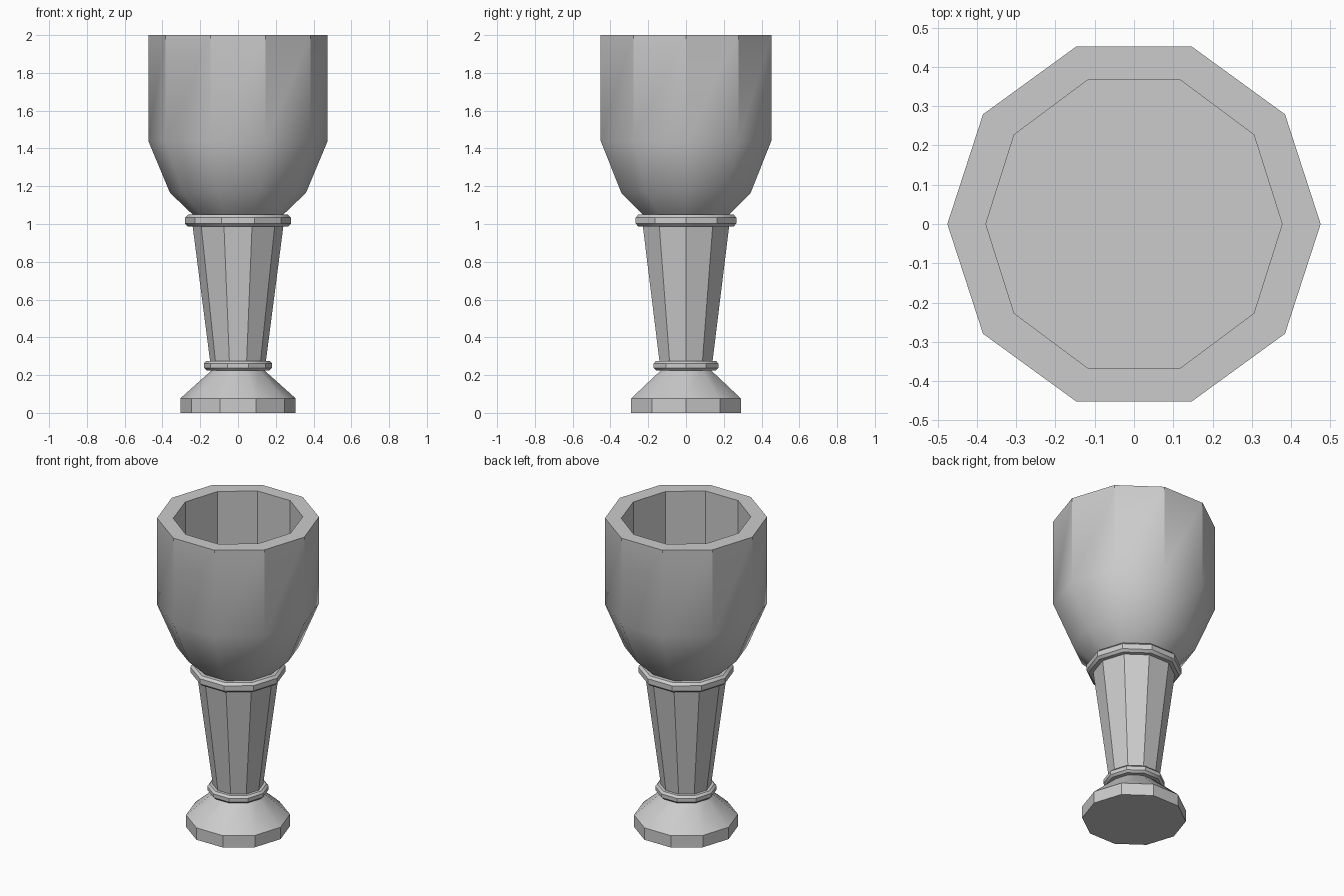
import bpy, bmesh
from math import cos, sin, pi, radians

if "Cube" in bpy.data.objects:
    bpy.data.objects.remove(bpy.data.objects["Cube"])

SIDES = 10


def lathe(name, profile, cap_start=False, cap_end=False):
    """Turn (radius, z[, y_stretch]) points into a ten-sided part."""
    bm = bmesh.new()
    rings = []
    for r, z, *s in profile:
        stretch = s[0] if s else 1.0
        rings.append([bm.verts.new((r * cos(2 * pi * i / SIDES),
                                    r * sin(2 * pi * i / SIDES) * stretch, z))
                      for i in range(SIDES)])
    for a, b in zip(rings, rings[1:]):
        for i in range(SIDES):
            j = (i + 1) % SIDES
            bm.faces.new((a[i], a[j], b[j], b[i]))
    if cap_start:
        bm.faces.new(rings[0][::-1])
    if cap_end:
        bm.faces.new(rings[-1])
    mesh = bpy.data.meshes.new(name)
    bm.to_mesh(mesh)
    bm.free()
    obj = bpy.data.objects.new(name, mesh)
    bpy.context.collection.objects.link(obj)
    bpy.ops.object.select_all(action='DESELECT')
    obj.select_set(True)
    bpy.context.view_layer.objects.active = obj
    bpy.ops.object.shade_smooth_by_angle(angle=radians(35))
    return obj


def collar(name, r, z0, z1, bevel, r_bottom, r_top):
    """Chamfered ring joining the parts below and above."""
    lathe(name, [(r_bottom, z0), (r - bevel, z0), (r, z0 + bevel),
                 (r, z1 - bevel), (r - bevel, z1), (r_top, z1)])


# Foot with sloped shoulder
lathe("foot", [(0.305, 0), (0.305, 0.077), (0.14, 0.225)], cap_start=True)

# Lower collar, flared stem, upper collar
collar("lower_collar", 0.18, 0.225, 0.275, 0.013, 0.14, 0.148)
lathe("stem", [(0.148, 0.275), (0.24, 0.987)])
collar("upper_collar", 0.28, 0.987, 1.05, 0.015, 0.24, 0.24)

# Cup: outer wall, flat rim, straight inner wall and flat floor
lathe("cup", [(0.24, 1.05), (0.36, 1.165), (0.475, 1.44), (0.475, 2.0),
              (0.377, 2.0, 1.025), (0.377, 1.44, 1.025)], cap_end=True)
